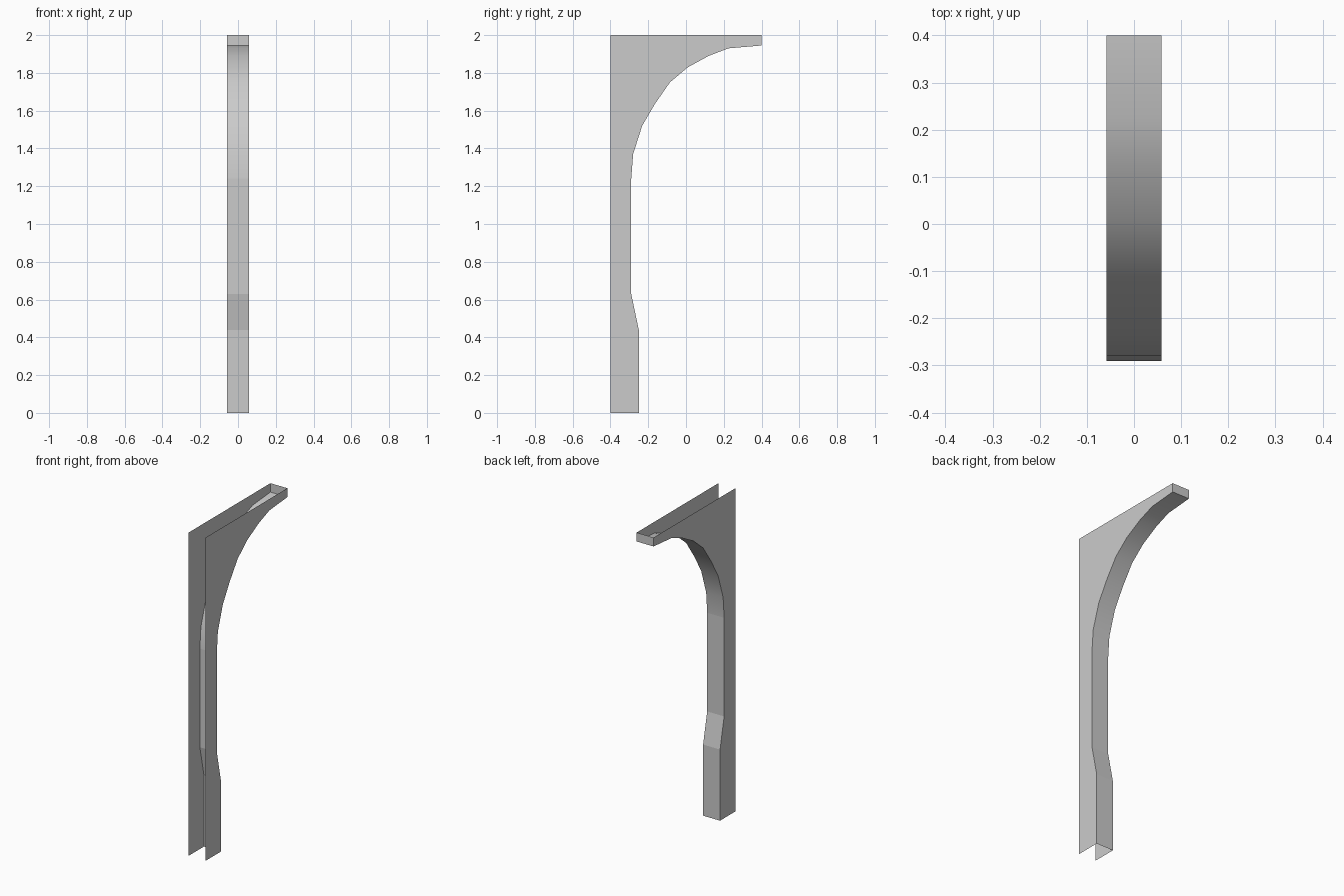
import bpy, bmesh

cube = bpy.data.objects.get("Cube")
if cube:
    bpy.data.objects.remove(cube, do_unlink=True)

# Plain grey finish
grey = bpy.data.materials.new("plain grey")
grey.use_nodes = True
colour = (0.6, 0.6, 0.6, 1)
grey.diffuse_color = colour
grey.node_tree.nodes["Principled BSDF"].inputs["Base Color"].default_value = colour

HALF = 0.058
FRONT, TIP, TOP = -0.4, 0.4, 2.0

# Rear profile (y, z): straight foot, taper, shaft, curved arm
profile = [(-0.25, 0), (-0.25, 0.44), (-0.29, 0.63), (-0.29, 1.24),
           (-0.28, 1.37), (-0.232, 1.52), (-0.165, 1.635), (-0.085, 1.75),
           (0.01, 1.83), (0.12, 1.89), (0.225, 1.93), (TIP, 1.945)]
outline = profile + [(TIP, TOP), (FRONT, TOP), (FRONT, 0)]

# Open bracket shell: no front, top or bottom wall
bm = bmesh.new()
left = [bm.verts.new((HALF, y, z)) for y, z in outline]
right = [bm.verts.new((-HALF, y, z)) for y, z in outline]

# Side panels
bm.faces.new(left)
bm.faces.new(right[::-1])

# Rear strip following the profile, and the end cap
for i in range(len(profile)):
    face = bm.faces.new((left[i], right[i], right[i + 1], left[i + 1]))
    face.smooth = 3 <= i < len(profile) - 1

# Sharp edges wherever the curve does not flow on
for edge in bm.edges:
    edge.smooth = len(edge.link_faces) == 2 and all(f.smooth for f in edge.link_faces)
bm.normal_update()

mesh = bpy.data.meshes.new("bracket_post")
bm.to_mesh(mesh)
bm.free()
mesh.materials.append(grey)
post = bpy.data.objects.new("bracket_post", mesh)
bpy.context.collection.objects.link(post)
